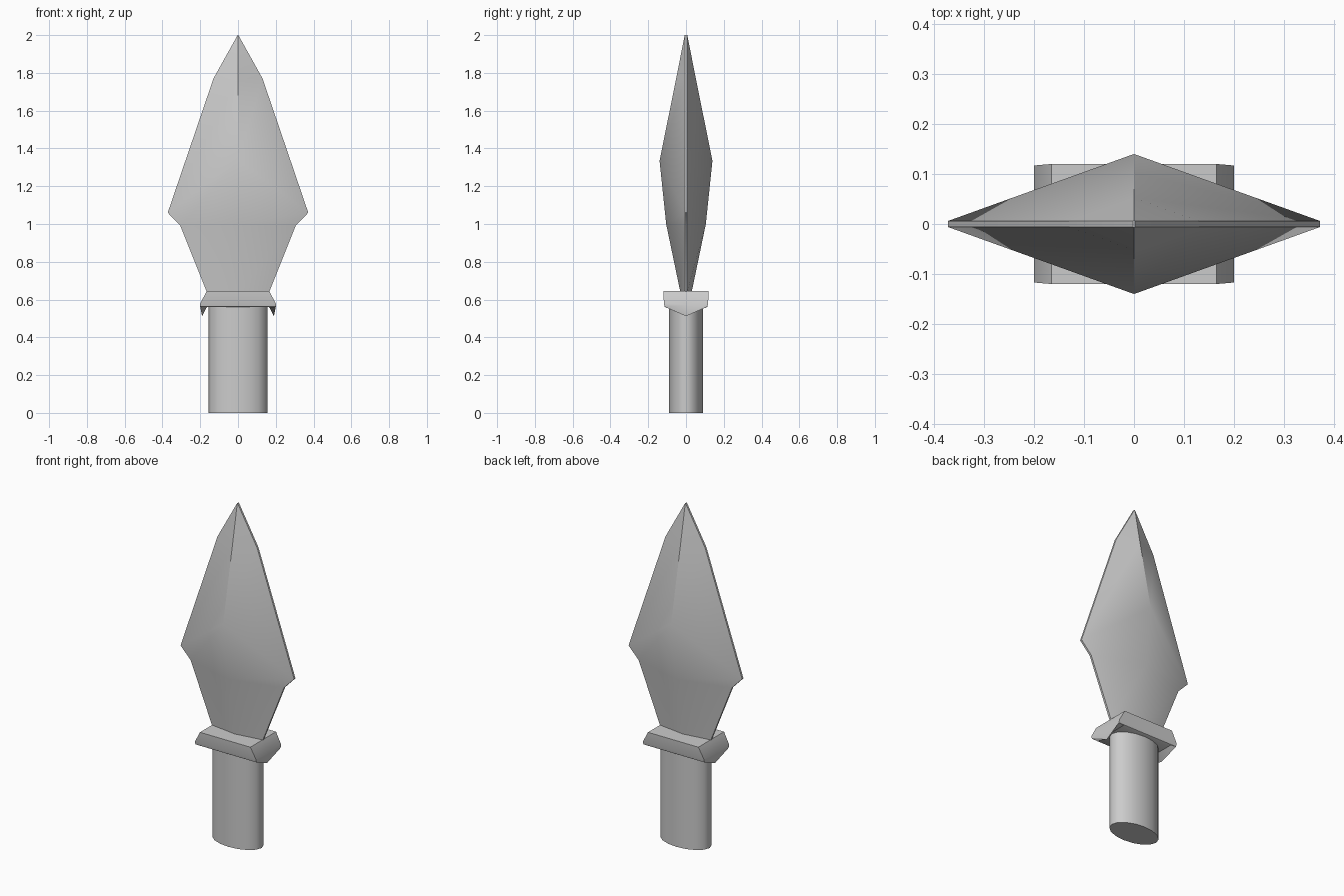
import bpy, bmesh, math

if "Cube" in bpy.data.objects:
    bpy.data.objects.remove(bpy.data.objects["Cube"])


def loft(name, rings, angle):
    """Skin equal-length rings from bottom to top, cap both ends."""
    bm = bmesh.new()
    rows = [[bm.verts.new(p) for p in ring] for ring in rings]
    n = len(rows[0])
    for low, high in zip(rows, rows[1:]):
        for i in range(n):
            j = (i + 1) % n
            bm.faces.new((low[i], low[j], high[j], high[i]))
    bm.faces.new(rows[0][::-1])
    bm.faces.new(rows[-1])
    bmesh.ops.recalc_face_normals(bm, faces=bm.faces[:])
    mesh = bpy.data.meshes.new(name)
    bm.to_mesh(mesh)
    bm.free()
    obj = bpy.data.objects.new(name, mesh)
    bpy.context.collection.objects.link(obj)
    bpy.ops.object.select_all(action='DESELECT')
    obj.select_set(True)
    bpy.context.view_layer.objects.active = obj
    bpy.ops.object.shade_smooth_by_angle(angle=math.radians(angle))
    return obj


# Blade: thin blunt edges and a raised central ridge on both faces
def blade_ring(w, z_edge, d, z_ridge, e=0.006):
    return [(w, -e, z_edge), (w, e, z_edge), (0, d, z_ridge),
            (-w, e, z_edge), (-w, -e, z_edge), (0, -d, z_ridge)]


loft("blade", [blade_ring(*r) for r in (
    (0.16, 0.62, 0.027, 0.62),
    (0.165, 0.64, 0.03, 0.64),
    (0.305, 0.99, 0.105, 1.0),
    (0.372, 1.06, 0.14, 1.335),
    (0.13, 1.77, 0.052, 1.77),
    (0.002, 2.0, 0.007, 2.0))], 38)


# Guard: slanted ends that drop to a point below the block
def guard_ring(x, y, z, x_mid, z_mid):
    return [(x, -y, z), (x_mid, 0, z_mid), (x, y, z),
            (-x, y, z), (-x_mid, 0, z_mid), (-x, -y, z)]


loft("guard", [guard_ring(*r) for r in (
    (0.165, 0.11, 0.56, 0.165, 0.56),
    (0.2, 0.113, 0.562, 0.19, 0.512),
    (0.2, 0.117, 0.58, 0.2, 0.57),
    (0.165, 0.12, 0.645, 0.165, 0.645))], 35)

# Handle: oval shaft
oval = [(0.155 * math.cos(t), 0.09 * math.sin(t))
        for t in (math.tau * i / 16 for i in range(16))]
loft("handle", [[(x, y, z) for x, y in oval] for z in (0, 0.58)], 50)
